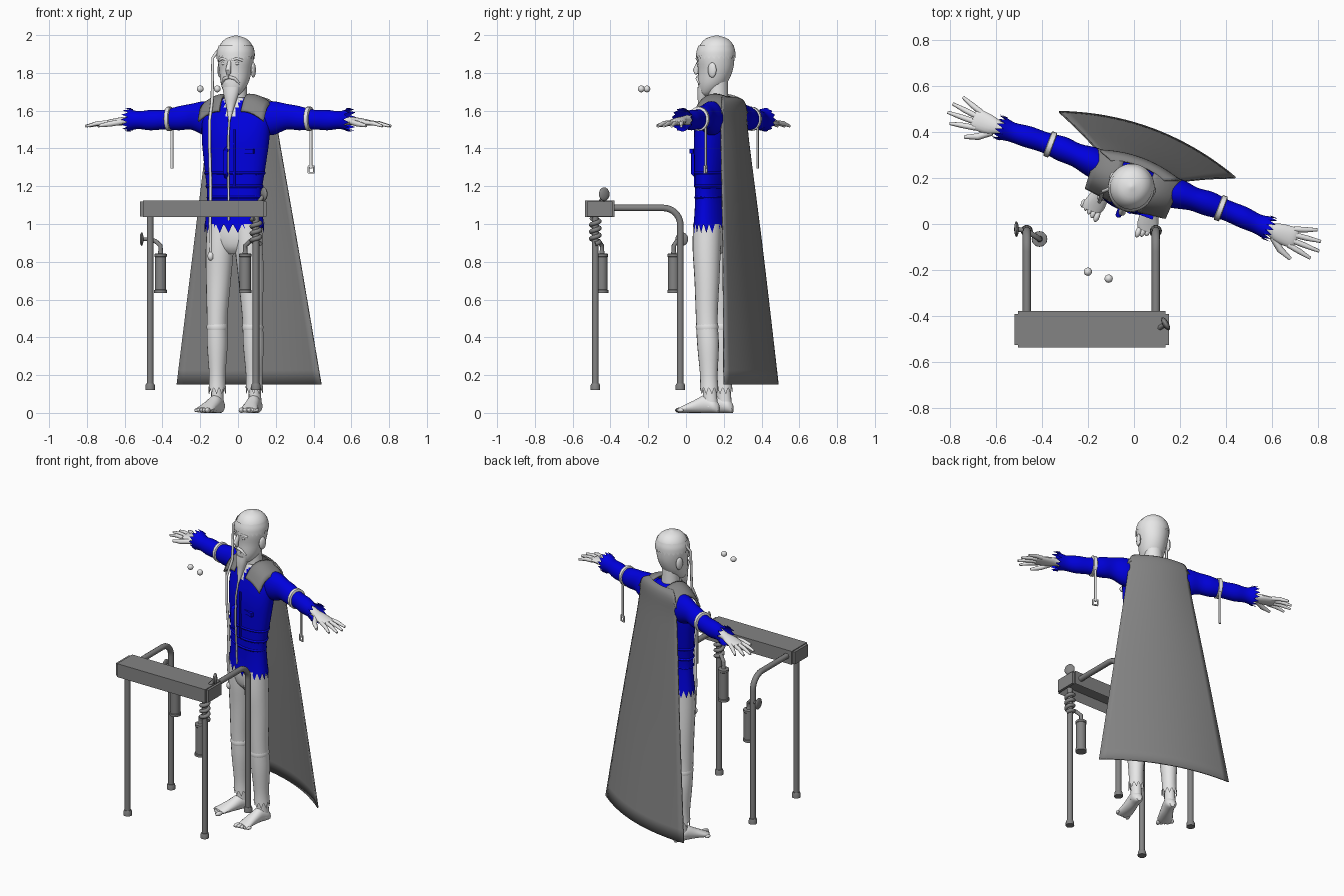
import bpy, bmesh
from math import sin, cos, pi, radians
from mathutils import Vector, Matrix

if "Cube" in bpy.data.objects:
    bpy.data.objects.remove(bpy.data.objects["Cube"])


def material(name, rgb):
    m = bpy.data.materials.new(name)
    m.use_nodes = True
    m.diffuse_color = (*rgb, 1)
    m.node_tree.nodes["Principled BSDF"].inputs["Base Color"].default_value = (*rgb, 1)
    return m


PALE = material("pale_grey", (0.8, 0.8, 0.8))
BLUE = material("blue_cloth", (0.0, 0.0, 0.75))
GREY = material("mid_grey", (0.23, 0.23, 0.23))

# The person stands turned a little; the frame is square to the axes
TURN = Matrix.Translation((0, 0.19, 0)) @ Matrix.Rotation(radians(-20.5), 4, 'Z')
SQUARE = Matrix.Identity(4)


def finish(ob, mat, place, smooth=True):
    ob.data.materials.append(mat)
    ob.matrix_world = place
    bpy.ops.object.select_all(action='DESELECT')
    ob.select_set(True)
    bpy.context.view_layer.objects.active = ob
    if smooth:
        bpy.ops.object.shade_smooth_by_angle(angle=radians(40))
    return ob


def from_bmesh(name, bm, mat, place=TURN, smooth=True):
    bmesh.ops.recalc_face_normals(bm, faces=bm.faces)
    me = bpy.data.meshes.new(name)
    bm.to_mesh(me)
    bm.free()
    ob = bpy.data.objects.new(name, me)
    bpy.context.collection.objects.link(ob)
    return finish(ob, mat, place, smooth)


def spline(p, t):
    """Catmull-Rom through the tuples in p"""
    i = min(int(t), len(p) - 2)
    f = t - i
    a, b, c, d = p[max(i - 1, 0)], p[i], p[i + 1], p[min(i + 2, len(p) - 1)]
    return [y + f * (z - x + f * (2 * x - 5 * y + 4 * z - w + f * (3 * (y - z) + w - x))) / 2
            for x, y, z, w in zip(a, b, c, d)]


def loft(name, rings, mat, axis=2, n=24, sub=4, jag=0, caps=True, place=TURN):
    """Rings are (x, y, z, radius, radius); jag cuts teeth in the last ring"""
    bm = bmesh.new()
    u, v = [k for k in range(3) if k != axis]
    rows, steps = [], (len(rings) - 1) * sub
    for k in range(steps + 1):
        r = spline(rings, k / sub)
        row = []
        for j in range(n):
            p = r[:3]
            p[u] += max(r[3], 0.001) * cos(2 * pi * j / n)
            p[v] += max(r[4], 0.001) * sin(2 * pi * j / n)
            if k == steps:
                p[axis] += jag * (1 if j % 2 else -1)
            row.append(bm.verts.new(p))
        rows.append(row)
    for a, b in zip(rows, rows[1:]):
        for j in range(n):
            bm.faces.new((a[j], a[j - 1], b[j - 1], b[j]))
    if caps:
        bm.faces.new(rows[0])
        if not jag:
            bm.faces.new(rows[-1])
    return from_bmesh(name, bm, mat, place)


def tube(name, pts, r, mat, place=TURN, radii=None):
    cu = bpy.data.curves.new(name, 'CURVE')
    cu.dimensions, cu.bevel_depth = '3D', r
    cu.bevel_resolution, cu.use_fill_caps = 3, True
    sp = cu.splines.new('POLY')
    sp.points.add(len(pts) - 1)
    for i, (q, p) in enumerate(zip(sp.points, pts)):
        q.co = (*p, 1)
        q.radius = radii[i] if radii else 1
    ob = bpy.data.objects.new(name, cu)
    bpy.context.collection.objects.link(ob)
    bpy.ops.object.select_all(action='DESELECT')
    ob.select_set(True)
    bpy.context.view_layer.objects.active = ob
    bpy.ops.object.convert(target='MESH')
    return finish(bpy.context.object, mat, place)


def ball(name, c, size, mat, place=TURN, rot=SQUARE):
    bm = bmesh.new()
    m = Matrix.Translation(c) @ rot @ Matrix.Diagonal((*size, 1))
    bmesh.ops.create_uvsphere(bm, u_segments=16, v_segments=10, radius=1, matrix=m)
    return from_bmesh(name, bm, mat, place)


def box(name, c, size, mat, place=TURN):
    bm = bmesh.new()
    bmesh.ops.create_cube(bm, size=1, matrix=Matrix.Translation(c) @ Matrix.Diagonal((*size, 1)))
    return from_bmesh(name, bm, mat, place, False)


def sheet(name, point, nu, nv, mat, thick=0.008):
    bm = bmesh.new()
    g = [[bm.verts.new(point(i / nu, j / nv)) for i in range(nu + 1)] for j in range(nv + 1)]
    for j in range(nv):
        for i in range(nu):
            bm.faces.new((g[j][i], g[j][i + 1], g[j + 1][i + 1], g[j + 1][i]))
    ob = from_bmesh(name, bm, mat)
    ob.modifiers.new("thickness", 'SOLIDIFY').thickness = thick
    return ob


# Tunic with toothed hem and an open neck
tunic = loft("tunic", [(0, -.03, 1.67, .06, .058), (0, -.02, 1.63, .125, .08), (0, -.02, 1.57, .185, .095),
                       (0, -.035, 1.46, .188, .1), (0, -.045, 1.32, .172, .09), (0, -.055, 1.17, .152, .078),
                       (0, -.055, 1.07, .156, .08), (0, -.055, .98, .166, .087)], BLUE, n=40, jag=.028, caps=False)
tunic.data.materials.append(PALE)
for f in tunic.data.polygons:
    if f.center.y < -.03 and f.center.z > 1.56 and abs(f.center.x) < (f.center.z - 1.55) * .5:
        f.material_index = 1
tube("tunic_toggle", [(-.01, -.13, 1.4), (-.01, -.165, 1.385), (-.01, -.165, 1.27), (-.01, -.14, 1.25)], .013, BLUE)
box("front_placket", (.03, -.137, 1.35), (.012, .012, .3), BLUE)
box("chest_pocket", (.09, -.122, 1.385), (.09, .02, .025), BLUE)
for z in (1.14, 1.2, 1.27):
    k = (z - 1.17) / .15
    loft("tunic_fold", [(0, -.055 + .01 * k, z + d, .153 + .02 * k + e, .079 + .011 * k + e)
                        for d, e in ((-.012, -.004), (0, .005), (.012, -.004))], BLUE, n=32, sub=2)

# Pelvis and neck
loft("trouser_seat", [(0, -.055, 1.08, .14, .07), (0, -.055, .96, .15, .078), (0, -.05, .88, .12, .07),
                      (0, -.05, .84, .04, .04)], PALE)
loft("neck", [(0, -.02, 1.58, .07, .055), (0, -.02, 1.66, .056, .052), (0, -.025, 1.77, .055, .055)], PALE)

# Head, face and beard
loft("head", [(0, -.09, 1.675, .012, .015), (0, -.08, 1.69, .042, .042), (0, -.055, 1.74, .07, .075),
              (0, -.037, 1.81, .085, .092), (0, -.035, 1.88, .096, .1), (0, -.03, 1.94, .088, .092),
              (0, -.03, 1.98, .056, .06), (0, -.03, 1.999, .003, .003)], PALE, n=32)
loft("headband", [(0, -.033, 1.945, .09, .094), (0, -.034, 1.915, .099, .103), (0, -.035, 1.885, .101, .105)],
     PALE, n=48, jag=.012, caps=False)
tube("nose", [(0, -.128, 1.865), (0, -.148, 1.815), (0, -.14, 1.795)], .016, PALE, radii=[.5, 1, .7])
box("mouth", (0, -.126, 1.752), (.045, .01, .008), PALE)
loft("beard", [(0, -.1, 1.725, .05, .032), (0, -.105, 1.68, .04, .03), (0, -.115, 1.62, .022, .018),
               (0, -.13, 1.55, .006, .006)], PALE, n=14)
tube("beard_braid", [(0, -.13, 1.56), (0, -.148, 1.46), (0, -.15, 1.3), (0, -.14, 1.02)], .006, PALE)
for s in (-1, 1):
    ball("eye", (s * .036, -.118, 1.85), (.015, .01, .009), PALE)
    tube("eyebrow", [(s * .014, -.128, 1.868), (s * .04, -.126, 1.876), (s * .065, -.108, 1.866)], .007, PALE)
    tube("moustache", [(0, -.136, 1.778), (s * .03, -.128, 1.77), (s * .052, -.108, 1.74)], .009, PALE,
         radii=[1, 1, .4])
    ball("ear", (s * .094, -.02, 1.815), (.012, .024, .04), PALE)

# Hanging cord with a bead
tube("hair_cord", [(-.085, -.07, 1.92), (-.108, -.092, 1.88), (-.11, -.098, 1.65), (-.108, -.14, 1.55),
                   (-.108, -.14, 1.4), (-.108, -.125, 1.2), (-.109, -.13, 1.0), (-.109, -.12, .84)], .008, PALE)
ball("cord_bead", (-.109, -.12, .83), (.017, .017, .024), PALE)

# Limbs, mirrored
for s in (-1, 1):
    side = "left_" if s > 0 else "right_"
    loft(side + "sleeve", [(s * x, y, z, a, b) for x, y, z, a, b in (
        (.1, 0, 1.56, .06, .08), (.19, .01, 1.56, .066, .09), (.27, .014, 1.568, .052, .068),
        (.34, .018, 1.56, .054, .064), (.42, .018, 1.553, .045, .052), (.5, .015, 1.55, .047, .054),
        (.57, .01, 1.55, .043, .047), (.625, .01, 1.552, .054, .062))], BLUE, axis=0, n=28, jag=.02)
    loft(side + "arm_band", [(s * x, .018, 1.557, r, r + .007) for x, r in ((.382, .05), (.385, .057), (.405, .057),
                                                                            (.408, .05))], PALE, axis=0, sub=1)
    box(side + "band_strap", (s * .393, .055, 1.42), (.014, .008, .25), PALE)
    # Palm, thumb and fingers
    loft(side + "palm", [(s * x, y, z, a, b) for x, y, z, a, b in (
        (.55, .01, 1.55, .03, .027), (.62, .008, 1.547, .028, .022), (.67, .006, 1.543, .042, .021),
        (.73, .008, 1.537, .046, .016), (.75, .008, 1.534, .04, .01))], PALE, axis=0, n=16)
    for k, reach in enumerate((.835, .86, .852, .82)):
        y = -.028 + .024 * k
        tube(side + "finger", [(s * .725, y, 1.537), (s * (reach + .725) / 2, y * 1.35, 1.533),
                               (s * reach, y * 1.75, 1.518)], .0125, PALE, radii=[1, .95, .55])
    tube(side + "thumb", [(s * .65, -.02, 1.54), (s * .7, -.06, 1.53), (s * .755, -.082, 1.52)], .015, PALE,
         radii=[1, 1, .55])
    # Trouser leg with torn cuff
    loft(side + "trouser_leg", [(s * x, y, z, a, b) for x, y, z, a, b in (
        (.075, -.055, 1.0, .075, .075), (.083, -.055, .86, .074, .074), (.092, -.05, .7, .066, .066),
        (.1, -.048, .5, .054, .058), (.102, -.04, .36, .054, .058), (.104, -.035, .2, .043, .047),
        (.105, -.032, .12, .046, .05))], PALE, n=20, jag=.022)
    loft(side + "knee_seam", [(s * .1, -.046, z, r, r + .004) for z, r in ((.47, .053), (.455, .058), (.44, .054))],
         PALE, sub=1)
    # Bare foot
    loft(side + "ankle", [(s * .105, -.03, .2, .034, .036), (s * .106, -.028, .1, .032, .038),
                          (s * .107, -.025, .03, .034, .042)], PALE, n=16)
    loft(side + "foot", [(s * x, y, z, a, z) for x, y, z, a in (
        (.105, .022, .022, .015), (.106, .0, .036, .033), (.108, -.05, .048, .036), (.115, -.11, .034, .041),
        (.125, -.165, .02, .047), (.13, -.19, .014, .042))], PALE, axis=1, n=16)
    for k in range(5):
        ball(side + "toe", (s * (.096 + .019 * k), -.203 + .008 * k, .014),
             (.013 - .001 * k, .026 - .002 * k, .014 - .001 * k), PALE)

# Buckle on the left strap
for dx, dz, w, h in ((0, .017, .034, .007), (0, -.017, .034, .007), (.015, 0, .007, .034), (-.015, 0, .007, .034)):
    box("strap_buckle", (.393 + dx, .055, 1.288 + dz), (w, .009, h), PALE)

# Cape and its shoulder flaps
CAPE = [(.125, .045, .07, 1.672), (.178, .07, .1, 1.63), (.205, .076, .112, 1.45), (.3, .122, .165, .85),
        (.41, .168, .24, .15)]


def cape_point(i, j):
    w, edge, mid, z = spline(CAPE, j * (len(CAPE) - 1))
    t = 2 * i - 1
    return (w * t, edge + (mid - edge) * (1 - t * t), z)


sheet("cape", cape_point, 20, 24, GREY)
FLAP = [(.085, 1.64), (.055, 1.675), (-.02, 1.69), (-.08, 1.665), (-.125, 1.6)]
for s in (-1, 1):
    def flap_point(i, j, s=s):
        y, z = spline(FLAP, j * (len(FLAP) - 1))
        return (s * (.072 + .125 * i - .01 * j), y * (1 - .12 * i), z - .055 * i * i)
    sheet("shoulder_flap", flap_point, 6, 16, GREY, .012)

# Two floating beads
for x, y in ((-.2, -.207), (-.11, -.237)):
    ball("floating_bead", (x, y, 1.715), (.018,) * 3, PALE, SQUARE)

# Frame: hollow top bar
bm = bmesh.new()
bmesh.ops.create_cube(bm, size=1, matrix=Matrix.Translation((-.183, -.457, 1.081)) @ Matrix.Diagonal((.64, .157, .088, 1)))
bm.faces.ensure_lookup_table()
under = min(bm.faces, key=lambda f: f.calc_center_median().z)
bmesh.ops.inset_region(bm, faces=[under], thickness=.015)
bmesh.ops.translate(bm, verts=under.verts, vec=(0, 0, .06))
from_bmesh("top_bar", bm, GREY, SQUARE, False)
for x in (-.51, .143):
    box("bar_end_cap", (x, -.457, 1.08), (.018, .135, .08), GREY, SQUARE)

# Frame: straight front legs, bent back legs, rubber feet
for x in (-.465, .095):
    tube("front_leg", [(x, -.48, 1.06), (x, -.48, .13)], .018, GREY, SQUARE)
    bend = [(x, -.12 + .09 * sin(a * pi / 16), .995 + .09 * cos(a * pi / 16)) for a in range(9)]
    tube("back_leg", [(x, -.39, 1.085)] + bend + [(x, -.03, .13)], .018, GREY, SQUARE)
    for y in (-.48, -.03):
        loft("leg_foot", [(x, y, .155, .021, .021), (x, y, .145, .025, .025), (x, y, .122, .026, .026)],
             GREY, sub=1, n=16, place=SQUARE)

# Bottles with hoses
for x, y, px, py in ((.038, -.445, .095, -.48), (-.41, -.065, -.465, -.03)):
    loft("bottle", [(x, y, z, r, r) for z, r in ((.635, .034), (.65, .034), (.652, .03), (.825, .03), (.828, .033),
                                                 (.842, .033), (.845, .014), (.87, .01))],
         GREY, sub=1, n=20, place=SQUARE)
    tube("bottle_hose", [(x, y, .86), (x, y, .885), ((x + px) / 2, (y + py) / 2, .91), (px, py, .915)], .012,
         GREY, SQUARE)
tube("coiled_hose", [(.095 + .022 * cos(a * pi / 8), -.48 + .022 * sin(a * pi / 8), .895 + a * .0023)
                     for a in range(60)], .012, GREY, SQUARE)

# Round knobs
tube("side_knob_stem", [(-.465, -.03, .92), (-.51, -.022, .92)], .01, GREY, SQUARE)
ball("side_knob", (-.51, -.022, .92), (.01, .034, .036), GREY, SQUARE)
tube("top_knob_stem", [(.105, -.455, 1.11), (.135, -.435, 1.15)], .011, GREY, SQUARE)
ball("top_knob", (.137, -.433, 1.158), (.013, .032, .036), GREY, SQUARE, Matrix.Rotation(radians(30), 4, 'Z'))
